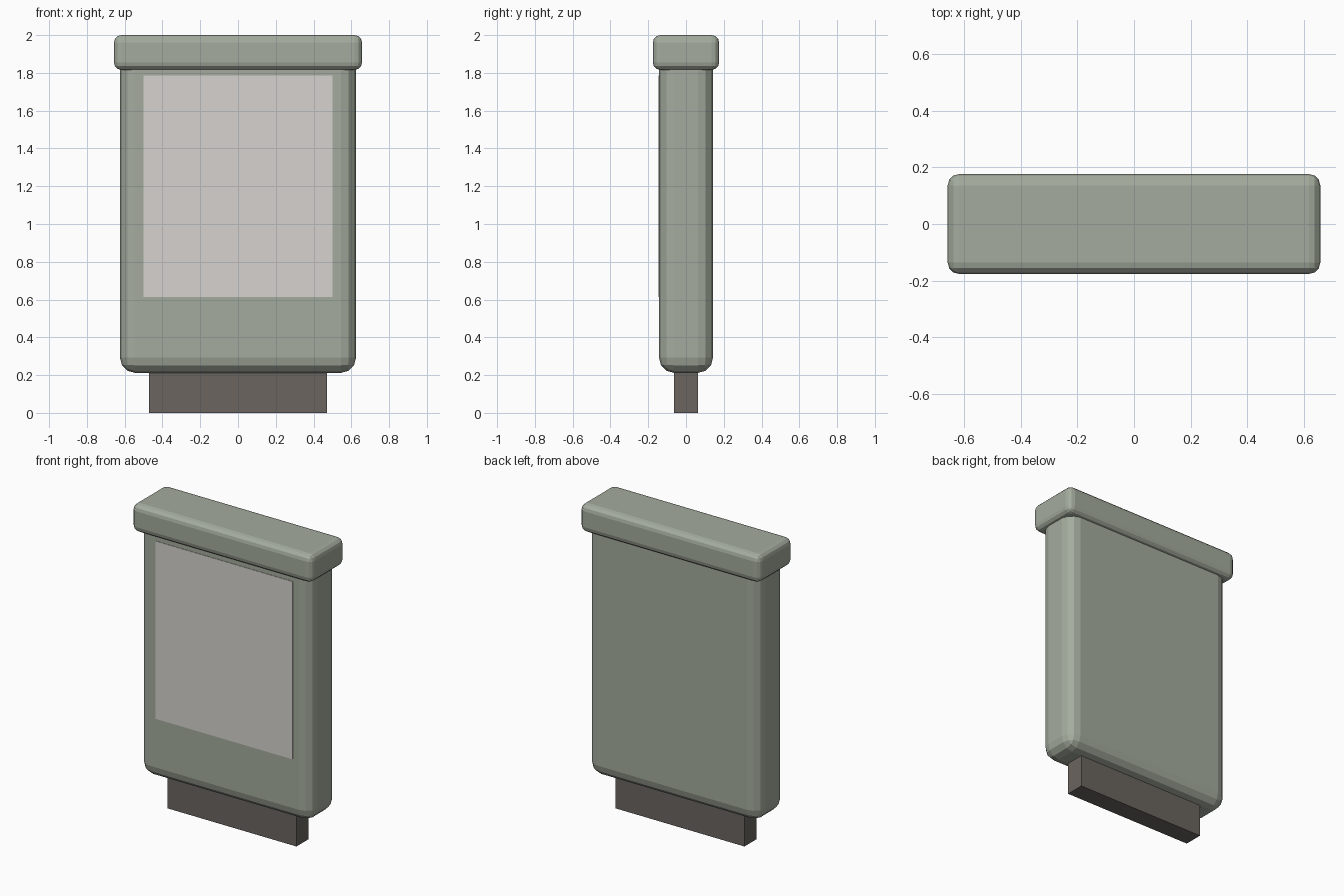
import bpy

if "Cube" in bpy.data.objects:
    bpy.data.objects.remove(bpy.data.objects["Cube"])


def material(name, rgb):
    mat = bpy.data.materials.new(name)
    mat.diffuse_color = (*rgb, 1)
    mat.use_nodes = True
    mat.node_tree.nodes["Principled BSDF"].inputs["Base Color"].default_value = mat.diffuse_color
    return mat


def box(name, x, y, z, mat, bevel=0):
    """Box from (min, max) ranges, with optional three-segment rounding."""
    bpy.ops.mesh.primitive_cube_add(size=1, location=[sum(r) / 2 for r in (x, y, z)])
    obj = bpy.context.object
    obj.name = name
    obj.scale = [r[1] - r[0] for r in (x, y, z)]
    bpy.ops.object.transform_apply(location=False, rotation=False, scale=True)
    obj.data.materials.append(mat)
    if bevel:
        mod = obj.modifiers.new("rounded_edges", 'BEVEL')
        mod.width = bevel
        mod.segments = 3
    return obj


sage = material("sage_paint", (0.37, 0.41, 0.34))
pale = material("pale_panel", (0.67, 0.65, 0.62))
dark = material("dark_base", (0.145, 0.13, 0.115))

# Narrow foot under the cabinet
box("foot", (-0.47, 0.47), (-0.0625, 0.0625), (0, 0.25), dark)

# Rounded cabinet, its top tucked into the cap
box("cabinet", (-0.625, 0.625), (-0.143, 0.143), (0.212, 1.91), sage, 0.08)

# Overhanging cap
box("cap", (-0.657, 0.657), (-0.176, 0.176), (1.816, 2.0), sage, 0.04)

# Display panel, just proud of the front face
box("display_panel", (-0.5, 0.5), (-0.146, -0.13), (0.614, 1.785), pale)
